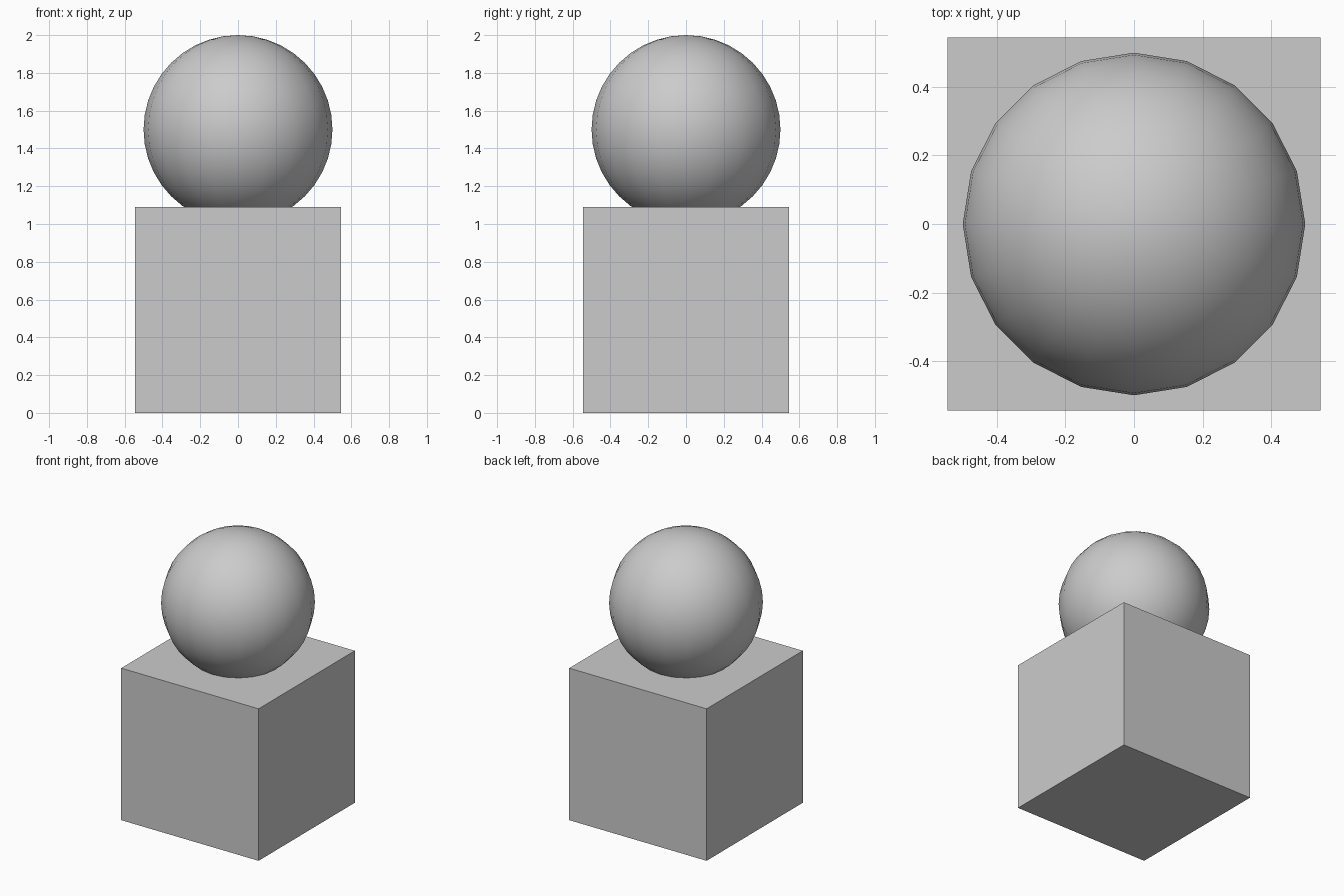
import bpy

if "Cube" in bpy.data.objects:
    bpy.data.objects.remove(bpy.data.objects["Cube"])

SIDE = 1.09     # pedestal cube edge
RADIUS = 0.5    # ball radius

# Square pedestal standing on the ground
bpy.ops.mesh.primitive_cube_add(size=SIDE, location=(0, 0, SIDE / 2))
bpy.context.object.name = "pedestal"

# Smooth ball sunk slightly into the pedestal top
bpy.ops.mesh.primitive_uv_sphere_add(segments=20, ring_count=20, radius=RADIUS,
                                     location=(0, 0, 2 - RADIUS))
bpy.context.object.name = "ball"
bpy.ops.object.shade_smooth()
